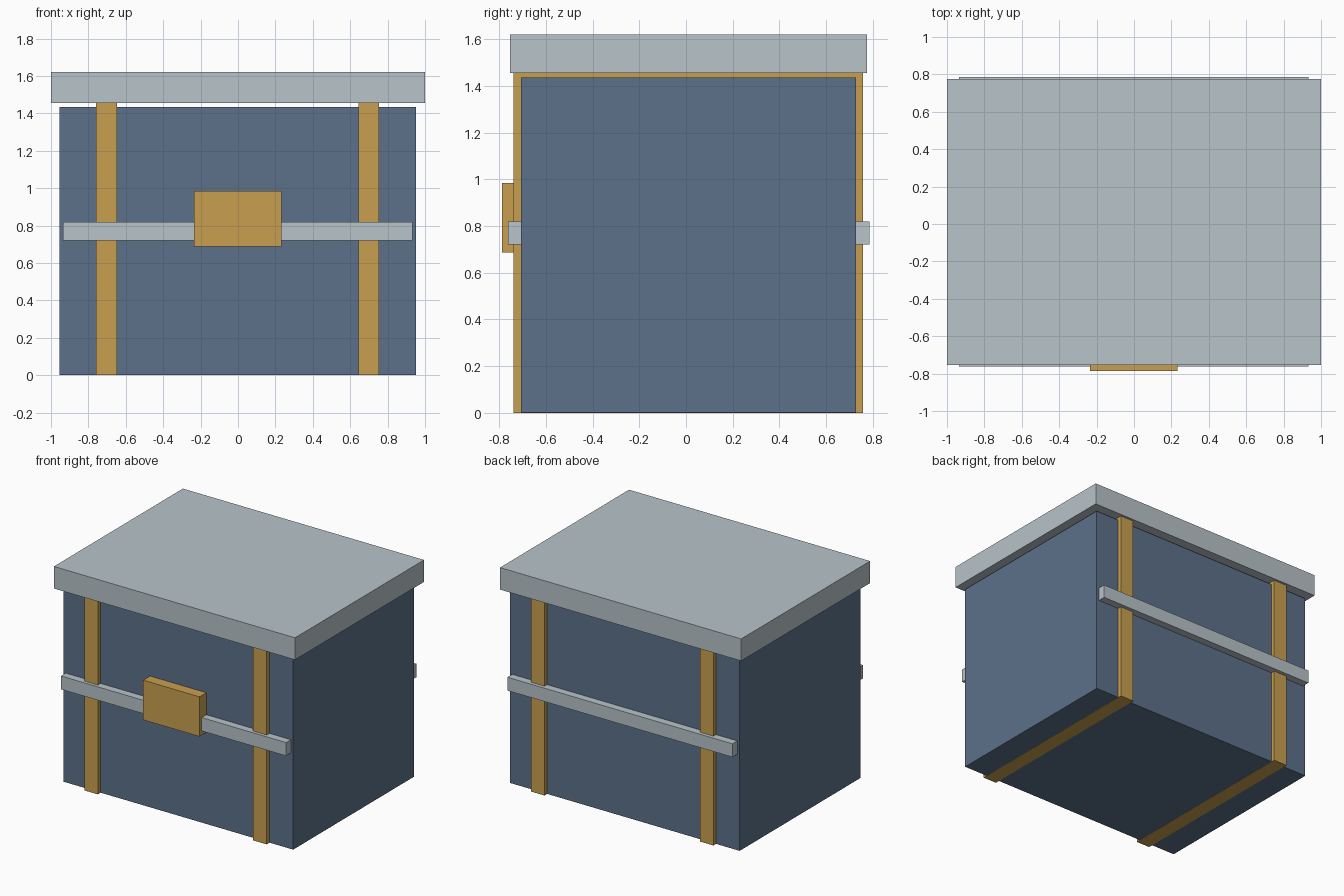
import bpy

cube = bpy.data.objects.get("Cube")
if cube:
    bpy.data.objects.remove(cube, do_unlink=True)


def make_material(name, color):
    mat = bpy.data.materials.new(name)
    mat.use_nodes = True
    mat.diffuse_color = (*color, 1)
    mat.node_tree.nodes["Principled BSDF"].inputs["Base Color"].default_value = (*color, 1)
    return mat


blue = make_material("slate blue", (0.107, 0.165, 0.254))
silver = make_material("pale silver", (0.479, 0.552, 0.584))
brass = make_material("brass", (0.578, 0.352, 0.08))


def box(name, x, y, z, mat):
    """Box spanning the given (low, high) ranges."""
    spans = (x, y, z)
    bpy.ops.mesh.primitive_cube_add(size=1)
    ob = bpy.context.object
    ob.name = name
    ob.location = [(low + high) / 2 for low, high in spans]
    ob.scale = [high - low for low, high in spans]
    bpy.ops.object.transform_apply(location=True, rotation=False, scale=True)
    ob.data.materials.append(mat)
    return ob


# Chest body and overhanging lid
box("body", (-0.955, 0.952), (-0.706, 0.728), (0.001, 1.435), blue)
box("lid", (-1, 1), (-0.753, 0.775), (1.455, 1.62), silver)

# Vertical straps wrapping front, underside and back, and carrying the lid
for side, centre in (("left", 0.699), ("right", -0.702)):
    box(side + "_strap", (centre - 0.056, centre + 0.056), (-0.738, 0.758), (0, 1.456), brass)

# Horizontal bands on front and back
for side, span in (("front", (-0.762, -0.7)), ("back", (0.72, 0.785))):
    box(side + "_band", (-0.935, 0.932), span, (0.72, 0.82), silver)

# Clasp plate
box("clasp", (-0.235, 0.232), (-0.787, -0.7), (0.687, 0.985), brass)
